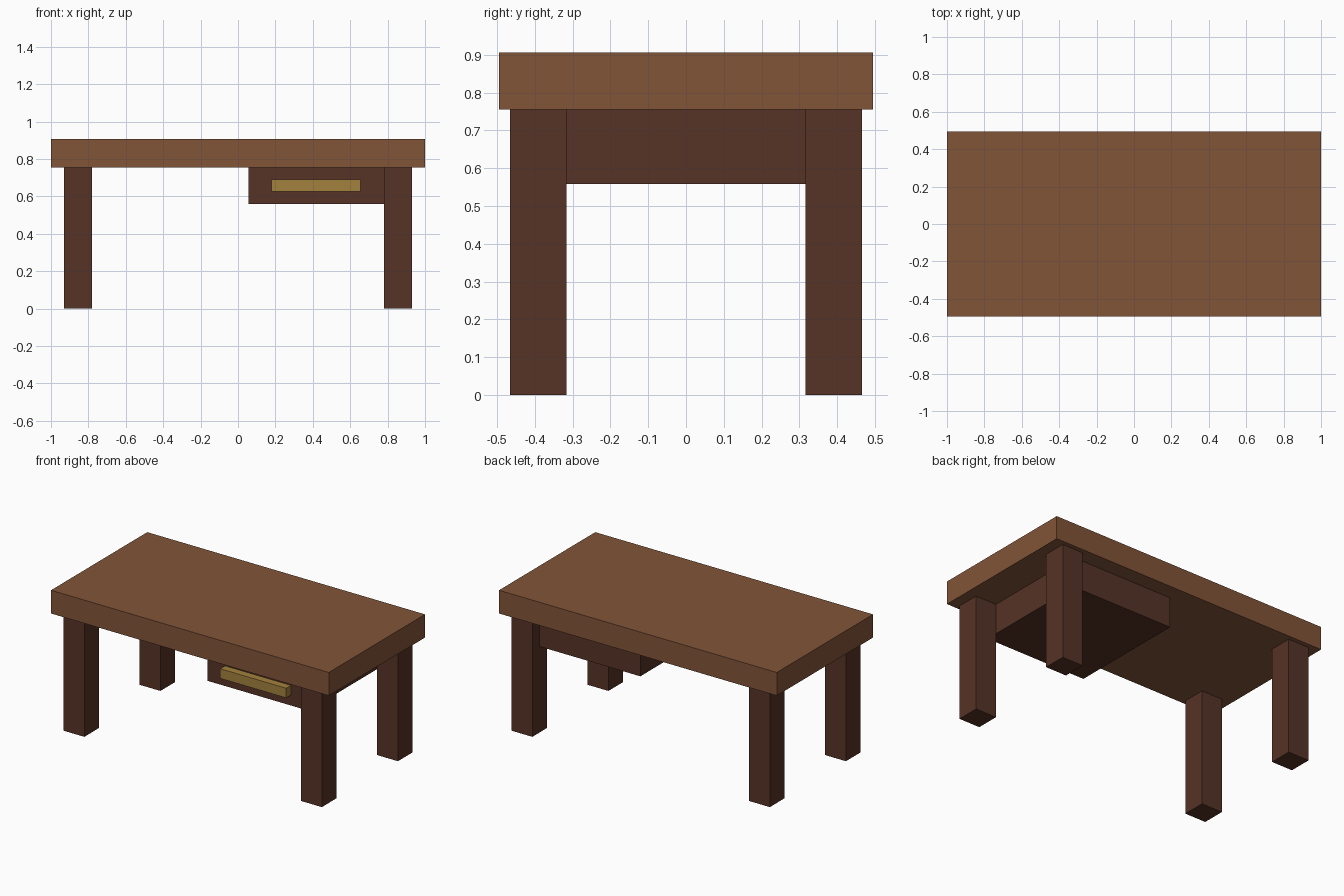
import bpy

if "Cube" in bpy.data.objects:
    bpy.data.objects.remove(bpy.data.objects["Cube"])


def material(name, color):
    m = bpy.data.materials.new(name)
    m.diffuse_color = (*color, 1)
    m.use_nodes = True
    m.node_tree.nodes["Principled BSDF"].inputs["Base Color"].default_value = m.diffuse_color
    return m


def box(name, x, y, z, mat):
    """Box spanning the (min, max) range on each axis."""
    spans = (x, y, z)
    bpy.ops.mesh.primitive_cube_add(size=1, location=[(a + b) / 2 for a, b in spans])
    ob = bpy.context.object
    ob.name = name
    ob.scale = [b - a for a, b in spans]
    bpy.ops.object.transform_apply(location=False, rotation=False, scale=True)
    ob.data.materials.append(mat)
    return ob


light_wood = material("light_wood", (0.223, 0.089, 0.040))
dark_wood = material("dark_wood", (0.093, 0.033, 0.019))
brass = material("brass", (0.367, 0.220, 0.048))

# Table top
box("table_top", (-1, 1), (-0.495, 0.495), (0.755, 0.906), light_wood)

# Four square legs
LEG = 0.15
for side, cx in (("left", -0.855), ("right", 0.855)):
    for end, cy in (("front", -0.391), ("back", 0.391)):
        box(f"{end}_{side}_leg", (cx - LEG / 2, cx + LEG / 2),
            (cy - LEG / 2, cy + LEG / 2), (0, 0.755), dark_wood)

# Drawer between the right-hand legs, with its bar handle
box("drawer", (0.055, 0.78), (-0.391, 0.391), (0.559, 0.755), dark_wood)
box("drawer_handle", (0.18, 0.655), (-0.44, -0.391), (0.627, 0.69), brass)
